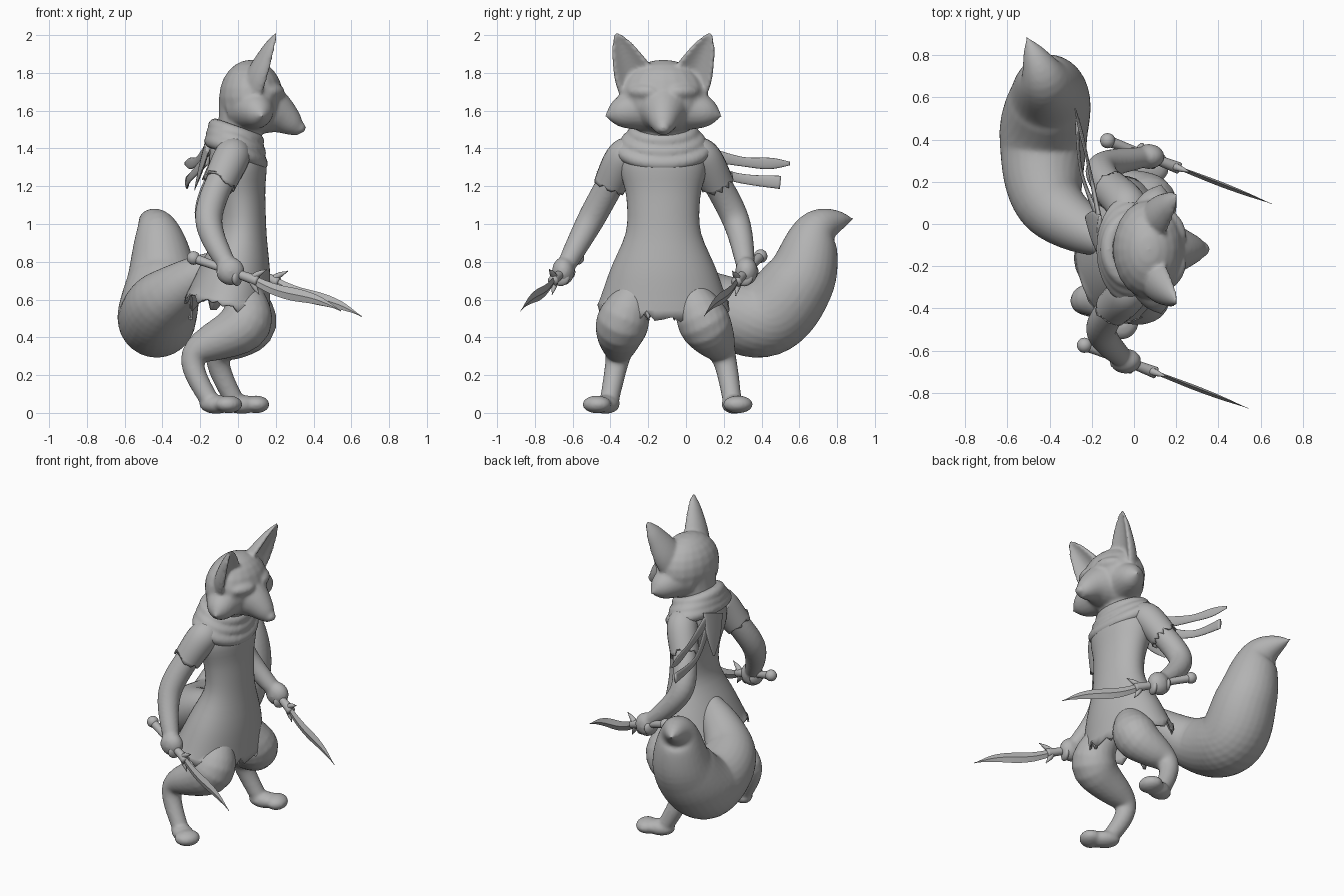
import bpy, bmesh, math, random
from mathutils import Vector, Matrix

random.seed(4)
if "Cube" in bpy.data.objects:
    bpy.data.objects.remove(bpy.data.objects["Cube"])

X_AXIS, Y_AXIS, Z_AXIS = Vector((1, 0, 0)), Vector((0, 1, 0)), Vector((0, 0, 1))
MIDDLE = -.12  # the body's symmetry plane in y
NEAR, FAR = -1, 1
SIDE_NAMES = {NEAR: "near", FAR: "far"}

grey = (.45, .45, .45, 1)
clay = bpy.data.materials.new("clay_grey")
clay.use_nodes = True
clay.diffuse_color = grey
clay.node_tree.nodes["Principled BSDF"].inputs["Base Color"].default_value = grey


def point(x, out, z, side=FAR):
    """A point measured outwards from the body's symmetry plane."""
    return Vector((x, MIDDLE + side * out, z))


def along(keys, t):
    """Smooth interpolation through evenly spaced numbers or vectors."""
    last = len(keys) - 1
    start = min(int(t * last), last - 1)
    f = t * last - start
    before, here, there, after = (keys[min(max(start + k, 0), last)] for k in range(-1, 3))
    slope_in, slope_out = (there - before) / 2, (after - here) / 2
    ease = f * f * (3 - 2 * f)
    return (here * (1 - ease) + there * ease
            + slope_in * (f * (1 - f) ** 2) - slope_out * (f * f * (1 - f)))


def loft(bm, keys, radii, ref, flat=1, sides=20, steps=24, caps=True, dish=0, ragged=0):
    """Skin elliptical sections along a path; flat squashes them along ref."""
    path = [along(keys, i / steps) for i in range(steps + 1)]
    rings = []
    for i, centre in enumerate(path):
        tangent = (path[min(i + 1, steps)] - path[max(i - 1, 0)]).normalized()
        u = (ref - tangent * ref.dot(tangent)).normalized()
        v = tangent.cross(u)
        radius = max(along(radii, i / steps), .003)
        ring = []
        for k in range(sides):
            angle = math.tau * k / sides
            c = math.cos(angle)
            if c > 0:
                c -= dish * c * c
            co = centre + (u * c * flat + v * math.sin(angle)) * radius
            if i == 0:
                co += tangent * random.uniform(-ragged, ragged)
            ring.append(bm.verts.new(co))
        rings.append(ring)
    for a, b in zip(rings, rings[1:]):
        for k in range(sides):
            bm.faces.new((a[k - 1], a[k], b[k], b[k - 1]))
    if caps:
        bm.faces.new(rings[0])
        bm.faces.new(rings[-1])


def ball(bm, centre, size, turn=0):
    matrix = Matrix.Translation(centre) @ Matrix.Rotation(turn, 4, 'Z') @ Matrix.Diagonal((*size, 1))
    bmesh.ops.create_uvsphere(bm, u_segments=20, v_segments=12, radius=1, matrix=matrix)


def finish(name, bm, blend=False, thick=0, smooth=True):
    bmesh.ops.recalc_face_normals(bm, faces=bm.faces)
    mesh = bpy.data.meshes.new(name)
    bm.to_mesh(mesh)
    bm.free()
    mesh.materials.append(clay)
    for face in mesh.polygons:
        face.use_smooth = smooth
    ob = bpy.data.objects.new(name, mesh)
    bpy.context.collection.objects.link(ob)
    if blend:  # melt overlapping forms into one skin
        remesh = ob.modifiers.new("blend", 'REMESH')
        remesh.mode, remesh.voxel_size, remesh.use_smooth_shade = 'VOXEL', .01, True
        soften = ob.modifiers.new("soften", 'SMOOTH')
        soften.factor, soften.iterations = .5, 8
    if thick:
        ob.modifiers.new("cloth", 'SOLIDIFY').thickness = thick


def build_head():
    bm = bmesh.new()
    ball(bm, point(.07, 0, 1.67), (.17, .235, .2))
    # neck, then muzzle and nose
    loft(bm, [point(-.02, 0, 1.36), point(.04, 0, 1.64)], [.13, .14, .17], X_AXIS, flat=.85)
    loft(bm, [point(.1, 0, 1.63), point(.23, 0, 1.57), point(.33, 0, 1.49)],
         [.17, .14, .1, .065, .03], Z_AXIS)
    ball(bm, point(.33, 0, 1.51), (.03, .035, .03))
    for side in (NEAR, FAR):
        # cheek tuft, brow and hollow ear
        loft(bm, [point(.07, .1, 1.62, side), point(.13, .31, 1.57, side)], [.14, .11, .07, 0], Z_AXIS)
        ball(bm, point(.19, .11, 1.7, side), (.045, .09, .04), side * .5)
        loft(bm, [point(.1, .12, 1.7, side), point(.21, .25, 2.01, side)],
             [.11, .105, .065, .015], X_AXIS, flat=.8, dish=1.2)
    finish("head", bm, blend=True)


def build_tunic():
    bm = bmesh.new()
    loft(bm, [point(-.055, 0, .56), point(.02, 0, .95), point(0, 0, 1.3), point(-.02, 0, 1.5)],
         [.35, .29, .2, .195, .23, .2, .1], X_AXIS, flat=.66, sides=48, caps=False, ragged=.035)
    # loose torn flaps hang from the hem, front and back
    for x in (.14, -.25):
        for out in (-.08, .06):
            top = point(x, out, .62)
            loft(bm, [top, top - Z_AXIS * .13], [.06, .04, 0], X_AXIS, flat=.1, sides=8)
    finish("tunic", bm, thick=.012)
    bm = bmesh.new()
    ball(bm, point(0, 0, .74), (.13, .2, .13))
    finish("hips", bm)


def build_scarf():
    # three rolls, drooping at the front
    bm = bmesh.new()
    for roll in range(3):
        ring = []
        for k in range(33):
            angle = math.tau * k / 32
            c, s = math.cos(angle), math.sin(angle)
            droop = .04 * c + .02 * roll * max(c, 0)
            ring.append(point(-.01 + (.11 + .01 * roll) * c, (.15 + .035 * roll) * s, 1.48 - .04 * roll - droop))
        loft(bm, ring, [.04, .04], Z_AXIS, sides=12, steps=64)
    finish("scarf", bm, blend=True)
    # two tails streaming sideways, and a flap behind the neck
    bm = bmesh.new()
    loft(bm, [Vector((-.16, 0, 1.4)), Vector((-.22, .3, 1.33)), Vector((-.28, .55, 1.32))],
         [.045, .035, .025, .03, .01], X_AXIS, flat=.3)
    loft(bm, [Vector((-.16, 0, 1.35)), Vector((-.25, .25, 1.25)), Vector((-.27, .5, 1.22))],
         [.04, .025, .035], X_AXIS, flat=.3)
    loft(bm, [Vector((-.16, -.06, 1.42)), Vector((-.23, .03, 1.18))], [.11, .08, .01], X_AXIS, flat=.15)
    finish("scarf_tails", bm)


def build_arm(side, hand):
    shoulder, elbow = point(-.03, .2, 1.36, side), point(-.155, .38, 1.03, side)
    keys = [shoulder, elbow, hand]
    bm = bmesh.new()
    loft(bm, keys, [.07, .075, .073, .06, .045], X_AXIS)
    ball(bm, hand, (.075, .06, .075))
    finish(SIDE_NAMES[side] + "_arm", bm, blend=True)
    # short sleeve with a torn cuff
    bm = bmesh.new()
    loft(bm, [along(keys, .25), shoulder, point(-.02, .1, 1.36, side)], [.088, .095, .07], X_AXIS,
         sides=24, caps=False, ragged=.02)
    finish(SIDE_NAMES[side] + "_sleeve", bm, thick=.01)


def build_dagger(side, hand):
    reach = Vector((.78, -.3, -.3 - .02 * side))
    forward = reach.normalized()
    rise = (Z_AXIS - forward * forward.z).normalized()
    turn = math.atan2(reach.y, reach.x)
    pommel, guard, tip = hand - reach / 4, hand + reach * .15, hand + reach * .75
    bm = bmesh.new()
    ball(bm, pommel, (.036, .036, .036))
    loft(bm, [pommel, guard + forward * .03], [.026, .022, .028], Z_AXIS, sides=12)
    # crossguard with swept prongs
    prong = forward * .06
    loft(bm, [guard + prong + rise * .075, guard, guard + prong - rise * .065], [0, .014, .02, .014, 0],
         forward, sides=10)
    # fingers wrapped around the grip
    for k in range(4):
        ball(bm, hand + forward * (.03 * k - .045) - rise * .02, (.022, .05, .045), turn)
    finish(SIDE_NAMES[side] + "_dagger_hilt", bm)
    # wavy blade with a diamond section
    bm = bmesh.new()
    wave = [guard.lerp(tip, k / 8) - rise * .012 * math.sin(math.tau * k / 8) for k in range(9)]
    loft(bm, wave, [.022, .03, .034, .022, 0], Y_AXIS, flat=.35, sides=4)
    finish(SIDE_NAMES[side] + "_dagger_blade", bm, smooth=False)


def build_leg(side, stride, turn):
    spread = stride * .6
    hip, knee = point(-.02, .08, .75, side), point(.04 + stride / 5, .215, .48, side)
    hock = point(stride - .235, .24 + spread, .3, side)
    ankle = point(stride - .14, .29 + spread, .045, side)
    toe_way = Vector((math.cos(turn), math.sin(turn), 0))
    bm = bmesh.new()
    loft(bm, [hip, knee, hock, ankle], [.09, .105, .14, .11, .068, .055, .05], Y_AXIS)
    ball(bm, ankle + toe_way * .03, (.1, .065, .05), turn)
    ball(bm, ankle + toe_way * .11, (.07, .08, .047), turn)
    finish(SIDE_NAMES[side] + "_leg", bm, blend=True)


def build_tail():
    # bushy sweep around and up to a hooked tip
    bm = bmesh.new()
    sweep = [Vector((-.1, -.1, .8)), Vector((-.39, .09, .6)), Vector((-.43, .4, .5)),
             Vector((-.4, .6, .7)), Vector((-.43, .7, .97)), Vector((-.51, .89, 1.03))]
    bush = [.21 * math.sin(math.pi * (.1 + .09 * k)) for k in range(11)]
    loft(bm, sweep, bush, X_AXIS + Y_AXIS / 2, sides=28, steps=48)
    finish("tail", bm, blend=True)


build_head()
build_tunic()
build_scarf()
for side, hand in ((NEAR, Vector((-.04, -.65, .75))), (FAR, Vector((.07, .32, .75)))):
    build_arm(side, hand)
    build_dagger(side, hand)
build_leg(NEAR, 0, -.6)
build_leg(FAR, .13, .25)
build_tail()
